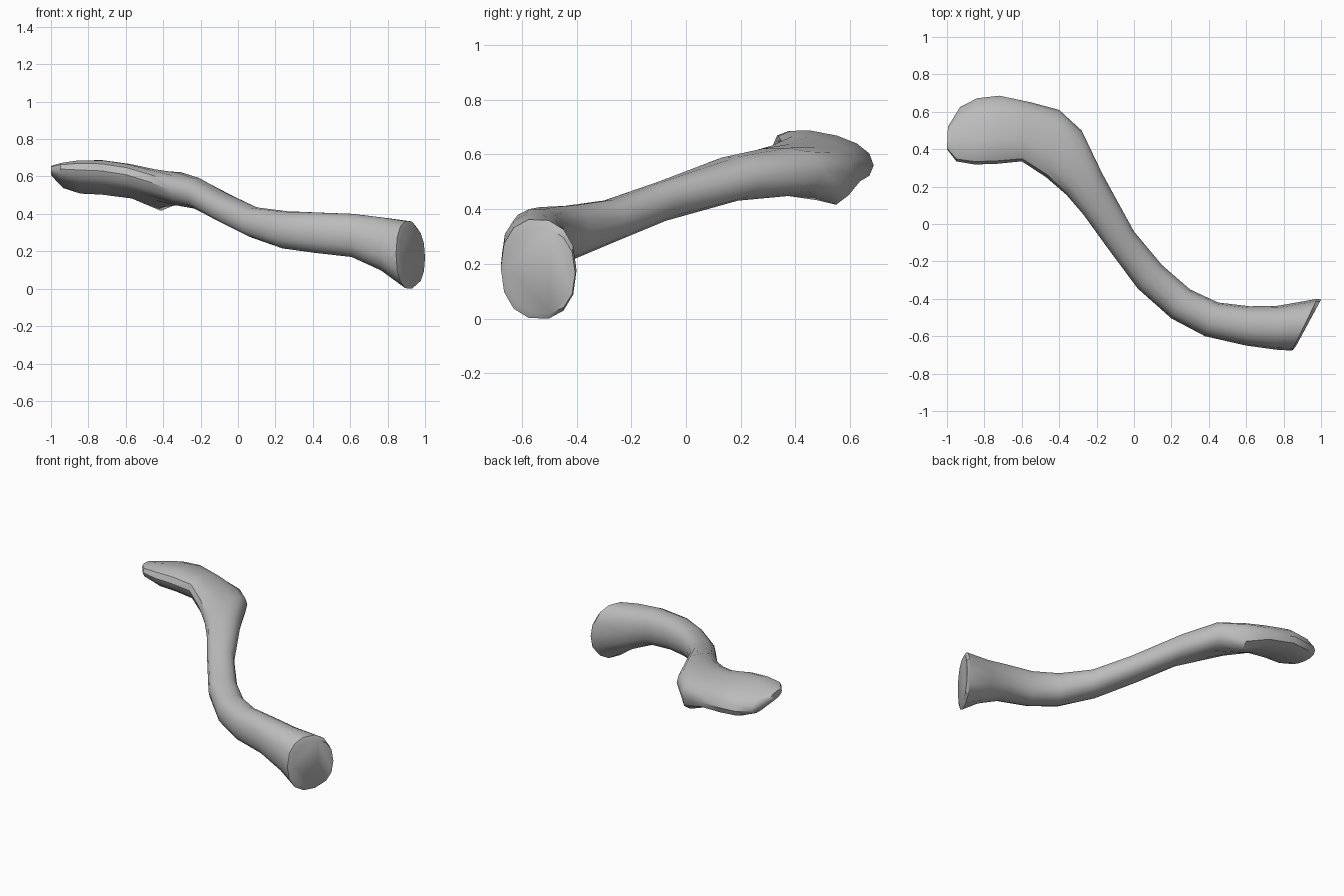
import bpy, bmesh
from math import cos, sin, pi
from mathutils import Vector

cube = bpy.data.objects.get("Cube")
if cube:
    bpy.data.objects.remove(cube, do_unlink=True)

# Cross-sections along the shaft: front edge, back edge, half thickness
SECTIONS = [
    ((-1.0, .40, .64), (-.995, .52, .62), .025),
    ((-.95, .335, .64), (-.93, .625, .57), .055),
    ((-.85, .318, .635), (-.84, .672, .56), .08),
    ((-.73, .322, .63), (-.72, .686, .56), .085),
    ((-.60, .335, .61), (-.55, .65, .54), .085),
    ((-.47, .25, .57), (-.40, .61, .53), .085),
    ((-.36, .155, .53), (-.28, .50, .54), .09),
    ((-.27, .05, .505), (-.17, .27, .515), .082),
    ((-.14, -.13, .425), (.0, -.04, .435), .075),
    ((.02, -.345, .35), (.15, -.22, .36), .08),
    ((.2, -.505, .31), (.3, -.35, .32), .1),
    ((.38, -.60, .30), (.45, -.42, .30), .11),
    ((.6, -.65, .285), (.62, -.44, .285), .118),
    ((.76, -.672, .24), (.77, -.437, .24), .145),
    ((.845, -.677, .19), (.98, -.40, .18), .18),
    ((.865, -.655, .19), (1.0, -.405, .17), .155),
]
SIDES = 14


def soften(t, power=.88):
    """Slightly squared circle coordinate."""
    return abs(t) ** power * (1 if t > 0 else -1)


def section_ring(bm, front, back, half):
    front, back = Vector(front), Vector(back)
    middle, across = (front + back) / 2, (back - front) / 2
    ring = []
    for i in range(SIDES):
        a = 2 * pi * i / SIDES
        p = middle + across * soften(cos(a)) + Vector((0, 0, half * soften(sin(a))))
        ring.append(bm.verts.new(p))
    return ring


# Curved shaft with flattened outer end and flared inner end
bm = bmesh.new()
rings = [section_ring(bm, *s) for s in SECTIONS]
for a, b in zip(rings, rings[1:]):
    for i in range(SIDES):
        j = (i + 1) % SIDES
        bm.faces.new((a[i], a[j], b[j], b[i]))
bm.faces.new(rings[0])
bm.faces.new(rings[-1])
bmesh.ops.recalc_face_normals(bm, faces=bm.faces)
bm.normal_update()

# Tubercle on the underside, near the rear bend
peak = Vector((-.41, .56, .45))
for v in bm.verts:
    pull = 1 - (v.co - peak).length / .16
    if pull > 0 and v.normal.z < -.1:
        v.co.z -= .06 * pull

# Rest the lowest point on the ground
low = min(v.co.z for v in bm.verts)
for v in bm.verts:
    if v.co.x > .8:
        v.co.z -= low * max(0, (.37 - v.co.z) / .37)

mesh = bpy.data.meshes.new("collar_bone")
bm.to_mesh(mesh)
bm.free()
bone = bpy.data.objects.new("collar_bone", mesh)
bpy.context.collection.objects.link(bone)

# Plain grey
grey = bpy.data.materials.new("bone_grey")
grey.use_nodes = True
colour = (.5, .5, .5, 1)
grey.diffuse_color = colour
grey.node_tree.nodes["Principled BSDF"].inputs["Base Color"].default_value = colour
mesh.materials.append(grey)

bpy.ops.object.select_all(action='DESELECT')
bone.select_set(True)
bpy.context.view_layer.objects.active = bone
bpy.ops.object.shade_smooth_by_angle(angle=.65)
